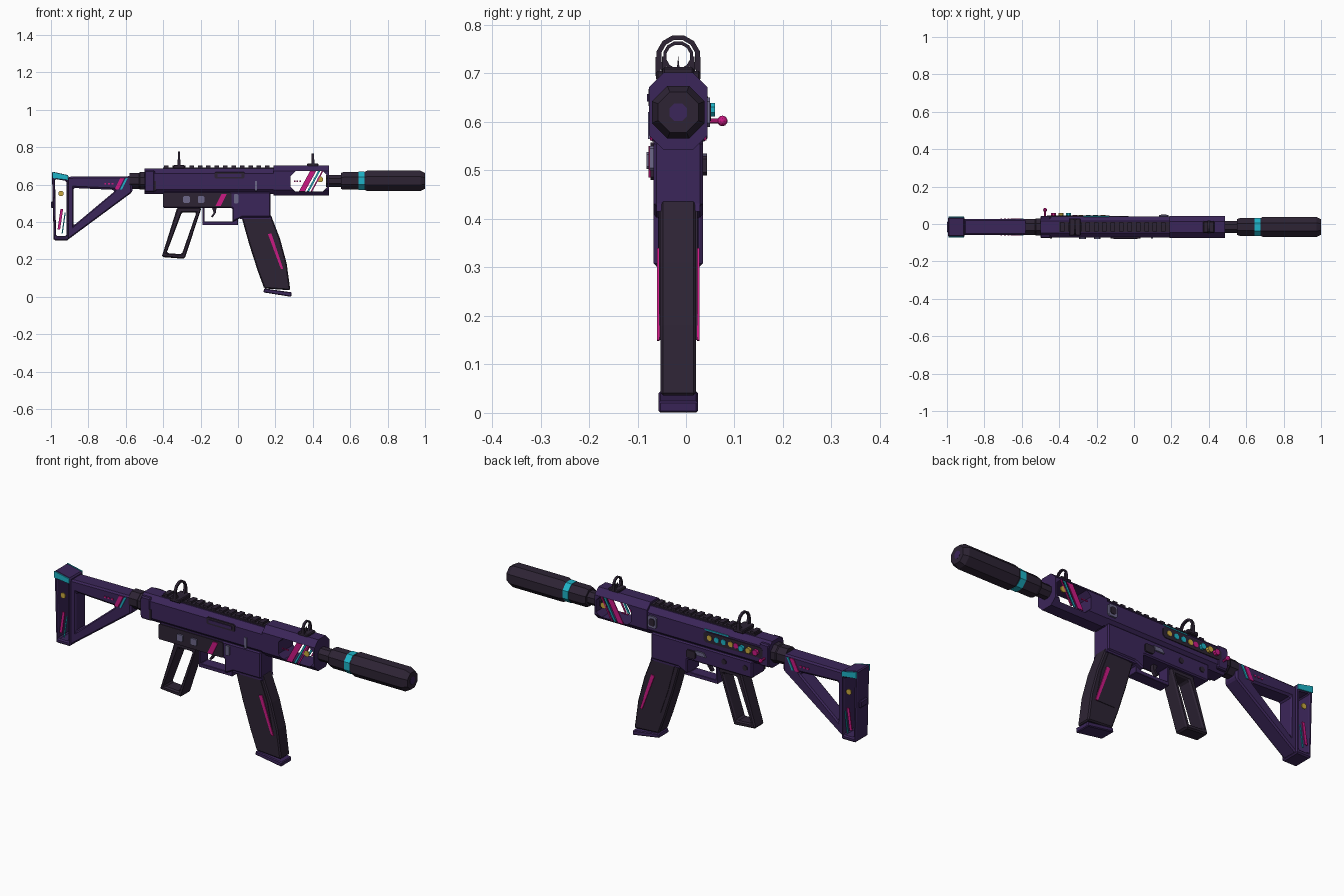
import bpy, bmesh, math
from mathutils import Vector

if "Cube" in bpy.data.objects:
    bpy.data.objects.remove(bpy.data.objects["Cube"])

CY = -0.016          # centre plane of the body
CZ = 0.62            # barrel axis height


def material(name, rgb):
    m = bpy.data.materials.new(name)
    m.use_nodes = True
    m.diffuse_color = (*rgb, 1)
    node = next(n for n in m.node_tree.nodes if n.type == 'BSDF_PRINCIPLED')
    node.inputs["Base Color"].default_value = (*rgb, 1)
    return m


PURPLE = material("dark purple", (.044, .019, .1))
BLACK = material("plum black", (.026, .017, .034))
PINK = material("hot pink", (.6, .01, .23))
TEAL = material("teal", (.013, .45, .57))
GREY = material("lilac grey", (.15, .135, .25))
YELLOW = material("gold", (.6, .4, .05))


def finish(name, bm, mat, bevel=0):
    bmesh.ops.recalc_face_normals(bm, faces=bm.faces)
    me = bpy.data.meshes.new(name)
    bm.to_mesh(me)
    bm.free()
    me.materials.append(mat)
    ob = bpy.data.objects.new(name, me)
    bpy.context.collection.objects.link(ob)
    if bevel:
        mod = ob.modifiers.new("Bevel", 'BEVEL')
        mod.width, mod.segments, mod.limit_method = bevel, 1, 'ANGLE'
    return ob


def prism(name, pts, a, b, mat, axis='y', inner=None, bevel=0):
    """Extrude an outline from a to b; inner is a matching hole outline."""
    bm = bmesh.new()

    def loop(ps, t):
        return [bm.verts.new((p, t, q) if axis == 'y' else (t, p, q)) for p, q in ps]

    def wall(l0, l1):
        for i in range(len(l0)):
            j = (i + 1) % len(l0)
            bm.faces.new((l0[i], l0[j], l1[j], l1[i]))
    o0, o1 = loop(pts, a), loop(pts, b)
    wall(o0, o1)
    if inner:
        i0, i1 = loop(inner, a), loop(inner, b)
        wall(i0, i1)
        wall(o0, i0)
        wall(o1, i1)
    else:
        bm.faces.new(o0)
        bm.faces.new(o1)
    return finish(name, bm, mat, bevel)


def slab(name, pts, half, mat, inner=None, bevel=0):
    return prism(name, pts, CY - half, CY + half, mat, 'y', inner, bevel)


def rect(x0, x1, z0, z1, c=0):
    if not c:
        return [(x0, z0), (x1, z0), (x1, z1), (x0, z1)]
    return [(x0 + c, z0), (x1 - c, z0), (x1, z0 + c), (x1, z1 - c),
            (x1 - c, z1), (x0 + c, z1), (x0, z1 - c), (x0, z0 + c)]


def ngon(cx, cz, r, n=8):
    return [(cx + r * math.cos(math.tau * (i + .5) / n),
             cz + r * math.sin(math.tau * (i + .5) / n)) for i in range(n)]


def lathe(name, stations, mat, n=8):
    """Tube along x through (x, radius) stations."""
    bm = bmesh.new()
    rings = [[bm.verts.new((x, p, q)) for p, q in ngon(CY, CZ, r, n)] for x, r in stations]
    for a, b in zip(rings, rings[1:]):
        for i in range(n):
            j = (i + 1) % n
            bm.faces.new((a[i], a[j], b[j], b[i]))
    bm.faces.new(rings[0])
    bm.faces.new(rings[-1])
    return finish(name, bm, mat)


def plate(name, pts, half, mat, sides=(-1, 1), t=.004):
    """Thin painted plate on the outside of one or both flanks."""
    for s in sides:
        y = CY + s * half
        prism(name + ("_right" if s < 0 else "_left"), pts, y - s * .001, y + s * t, mat)


def slant(x, z0, z1, w, lean):
    return [(x, z0), (x + w, z0), (x + w + lean, z1), (x + lean, z1)]


# Shoulder stock: hollow butt, triangular frame, buffer tube
slab("butt", [(-.995, .67), (-.905, .65), (-.905, .302), (-.985, .302)], .051, PURPLE,
     [(-.978, .63), (-.918, .62), (-.918, .325), (-.973, .325)], .006)
slab("butt_bump", rect(-1, -.98, .475, .51), .03, PURPLE, bevel=.005)
plate("butt_cap", [(-.992, .635), (-.908, .625), (-.908, .65), (-.992, .668)], .051, TEAL)
plate("butt_stripe_pink", slant(-.965, .36, .47, .014, .016), .047, PINK)
plate("butt_stripe_teal", slant(-.943, .34, .45, .006, .016), .047, TEAL)
plate("butt_flower", ngon(-.946, .553, .015), .047, YELLOW)
slab("stock_frame", [(-.91, .642), (-.565, .645), (-.565, .56), (-.91, .305)], .042, PURPLE,
     [(-.88, .582), (-.66, .572), (-.665, .56), (-.88, .38)], .008)
plate("stock_stripe_pink", slant(-.66, .575, .635, .022, .03), .042, PINK)
plate("stock_stripe_teal", slant(-.63, .575, .635, .01, .03), .042, TEAL)
for i in range(3):
    plate("stock_mark", rect(-.715 + i * .02, -.705 + i * .02, .602, .61), .042, PINK)
lathe("buffer_tube", [(-.58, .046), (-.53, .046), (-.525, .05), (-.49, .05)], BLACK)

# Upper receiver with ejection port and rail
prism("upper_receiver", rect(CY - .057, CY + .057, .55, .685, .025), -.5, .2, PURPLE, 'x')
slab("receiver_collar", rect(-.5, -.445, .56, .675), .06, PURPLE, bevel=.006)
plate("ejection_port", rect(-.125, .035, .633, .668, .006), .055, BLACK, (-1,), .006)
plate("bolt", rect(-.11, .02, .642, .658), .06, PURPLE, (-1,))
for x in (-.45, .09):
    plate("receiver_pin", rect(x, x + .012, .565, .62), .058, GREY if x > 0 else BLACK, (-1,))
slab("rail", rect(-.4, .19, .68, .692), .026, BLACK)
for i in range(13):
    x = -.395 + i * .045
    slab("rail_tooth", rect(x, x + .024, .69, .702), .024, BLACK)

# Lower receiver, magazine well and trigger group
slab("lower_receiver", [(-.4, .475), (-.03, .475), (-.03, .4), (.02, .425), (.175, .425),
                        (.175, .56), (-.4, .56)], .051, PURPLE, bevel=.006)
plate("control_plate", rect(-.4, -.035, .48, .558, .006), .051, BLACK, (-1,), .006)
for x in (-.275, -.197):
    prism("control_button", rect(x - .018, x + .018, .503, .538, .005), CY - .065, CY - .05, GREY)
plate("control_stripe", slant(-.12, .485, .55, .028, .032), .057, PINK, (-1,))
plate("magazine_release", rect(-.022, .002, .5, .55, .005), .051, GREY, (-1,), .008)
plate("bolt_catch", slant(-.14, .515, .535, .05, .012), .051, GREY, (1,), .008)
for x in (-.36, -.24):
    plate("lower_pin", ngon(x, .52, .014), .051, BLACK, (1,))
plate("selector", rect(-.08, -.03, .49, .53, .006), .051, BLACK, (1,), .008)
slab("trigger_guard", rect(-.19, .0, .383, .48), .03, PURPLE,
     rect(-.18, -.03, .402, .476), .003)
slab("trigger", [(-.14, .48), (-.115, .48), (-.118, .45), (-.135, .425), (-.145, .428),
                 (-.13, .45)], .01, BLACK)

# Open pistol grip
slab("grip", [(-.325, .478), (-.195, .478), (-.285, .203), (-.408, .213)], .038, BLACK,
     [(-.3, .452), (-.222, .452), (-.3, .228), (-.382, .234)], .008)

# Curved magazine
slab("magazine", [(.015, .44), (.175, .44), (.225, .31), (.26, .18), (.28, .035),
                  (.14, .045), (.105, .14), (.06, .28)], .037, BLACK, bevel=.006)
slab("magazine_rib", [(.045, .43), (.16, .43), (.205, .31), (.238, .15), (.13, .15), (.085, .28)],
     .04, BLACK)
slab("magazine_lip", [(.01, .415), (.18, .415), (.175, .432), (.01, .432)], .045, PURPLE)
slab("magazine_base", [(.135, .024), (.285, 0), (.287, .024), (.14, .045)], .041, PURPLE, bevel=.004)
plate("magazine_stripe", [(.16, .335), (.178, .34), (.242, .15), (.23, .148)], .04, PINK)

# Handguard with a window through both flanks
guard = prism("handguard", rect(CY - .06, CY + .06, .542, .702, .03), .19, .487, PURPLE, 'x')
cutter = slab("window_cutter", rect(.282, .478, .562, .672, .025), .2, PURPLE)
cutter.hide_render = True
mod = guard.modifiers.new("Window", 'BOOLEAN')
mod.object, mod.operation, mod.solver = cutter, 'DIFFERENCE', 'EXACT'
bpy.context.view_layer.objects.active = guard
guard.select_set(True)
bpy.ops.object.modifier_apply(modifier="Window")
bpy.data.objects.remove(cutter)
plate("window_stripe_pink", slant(.325, .562, .672, .032, .06), .054, PINK)
plate("window_stripe_teal", slant(.368, .562, .672, .011, .06), .054, TEAL)
plate("window_stripe_thin", slant(.388, .562, .672, .008, .06), .054, PINK)
plate("window_flower", ngon(.44, .628, .016), .054, YELLOW)
for i in range(3):
    plate("window_mark", rect(.3 + i * .014, .308 + i * .014, .615, .622), .054, PINK)
plate("latch", rect(.135, .185, .59, .65, .008), .057, GREY, (1,), .008)
plate("latch_inset", rect(.145, .175, .602, .638, .006), .064, BLACK, (1,))

# Barrel and suppressor
lathe("barrel", [(.47, .035), (.555, .035)], BLACK)
lathe("suppressor_mount", [(.55, .046), (.565, .051), (.65, .051)], BLACK)
lathe("suppressor_ring", [(.645, .053), (.677, .053)], TEAL)
lathe("suppressor", [(.675, .05), (.69, .059), (.975, .059), (1, .045)], BLACK)
lathe("muzzle", [(.99, .02), (1.0005, .02)], PURPLE)

# Ring sights
def ring_sight(name, x, r, z, base):
    prism(name + "_ring", ngon(CY, z, r, 12), x - .006, x + .006, BLACK, 'x',
          ngon(CY, z, r * .78, 12))
    for s in (-1, 1):
        y = CY + s * r * .9
        prism(name + "_post", rect(y - .005, y + .005, base, z), x - .008, x + .008, BLACK, 'x')
    prism(name + "_foot", rect(CY - r, CY + r, base - .01, base + .01), x - .03, x + .03,
          BLACK, 'x', bevel=.004)


ring_sight("rear_sight", -.316, .046, .734, .695)
ring_sight("front_sight", .4, .032, .735, .703)
prism("front_sight_blade", [(CY - .004, .7), (CY + .004, .7), (CY, .735)], .397, .403, BLACK, 'x')

# Decorated panel and knobs on the left flank
plate("panel", rect(-.465, -.13, .598, .652, .012), .057, BLACK, (1,))
plate("panel_strip", rect(-.27, -.135, .657, .663), .053, TEAL, (1,), .006)
for x, m in ((-.165, YELLOW), (-.205, TEAL), (-.245, TEAL), (-.285, YELLOW), (-.315, PINK)):
    plate("panel_dot", ngon(x, .625, .014), .06, m, (1,))
for x, m in ((-.35, TEAL), (-.39, YELLOW), (-.43, PINK)):
    prism("panel_knob", ngon(x, .625, .015), CY + .055, CY + .076, m)
prism("lever_stem", ngon(-.475, .602, .006), CY + .05, CY + .09, PINK)
bm = bmesh.new()
bmesh.ops.create_icosphere(bm, subdivisions=2, radius=.011)
bmesh.ops.translate(bm, verts=bm.verts, vec=Vector((-.475, .075, .602)))
finish("lever_ball", bm, PINK)
